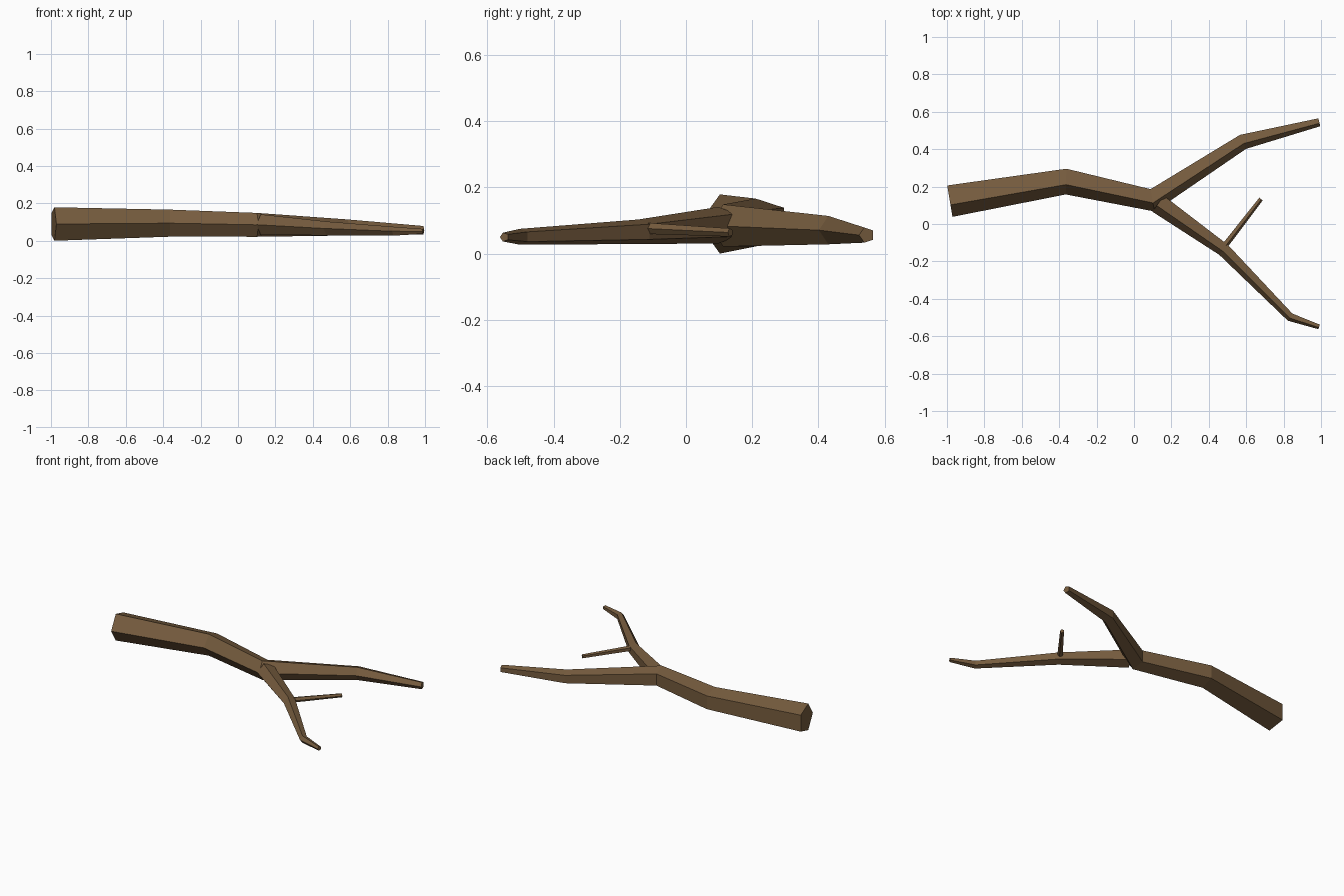
import bpy, math
from mathutils import Vector

if "Cube" in bpy.data.objects:
    bpy.data.objects.remove(bpy.data.objects["Cube"])

bark = bpy.data.materials.new("brown bark")
bark.diffuse_color = (0.18, 0.106, 0.048, 1)
bark.use_nodes = True
bark.node_tree.nodes["Principled BSDF"].inputs["Base Color"].default_value = bark.diffuse_color

SIDES = 5


def limb(name, path):
    """Tapered five-sided tube through (x, y, z, radius) points, with a corner facing its right side."""
    pts = [Vector(p[:3]) for p in path]
    n = len(pts)
    verts, faces = [], []
    for i, p in enumerate(pts):
        # mitred ring: average of the incoming and outgoing directions
        before = (p - pts[i - 1]).normalized() if i > 0 else Vector()
        after = (pts[i + 1] - p).normalized() if i < n - 1 else Vector()
        d = before + after
        d.z = 0
        d.normalize()
        right = Vector((d.y, -d.x, 0))
        for k in range(SIDES):
            a = math.tau * k / SIDES
            verts.append(p + path[i][3] * (right * math.cos(a) + Vector((0, 0, math.sin(a)))))
    for i in range(n - 1):
        for k in range(SIDES):
            a, b = i * SIDES + k, i * SIDES + (k + 1) % SIDES
            faces.append((a, a + SIDES, b + SIDES, b))
    # end caps
    faces.append(tuple(range(SIDES)))
    faces.append(tuple(reversed(range((n - 1) * SIDES, n * SIDES))))
    mesh = bpy.data.meshes.new(name)
    mesh.from_pydata(verts, [], [f[::-1] for f in faces])
    # make sure the faces point outwards
    import bmesh
    bm = bmesh.new()
    bm.from_mesh(mesh)
    bmesh.ops.recalc_face_normals(bm, faces=bm.faces)
    bm.to_mesh(mesh)
    bm.free()
    mesh.materials.append(bark)
    obj = bpy.data.objects.new(name, mesh)
    bpy.context.collection.objects.link(obj)
    return obj


# thick stem running on into the long fork
limb("main_branch", [(-0.986, 0.131, 0.0895, 0.094), (-0.363, 0.234, 0.094, 0.076),
                     (0.098, 0.133, 0.085, 0.067), (0.581, 0.443, 0.071, 0.045),
                     (0.99, 0.546, 0.056, 0.024)])
# second fork
limb("side_branch", [(0.132, 0.113, 0.086, 0.058), (0.481, -0.135, 0.066, 0.039),
                     (0.836, -0.496, 0.051, 0.025), (0.99, -0.549, 0.05, 0.014)])
# little twig on the second fork
limb("twig", [(0.473, -0.13, 0.077, 0.018), (0.678, 0.134, 0.064, 0.013)])
